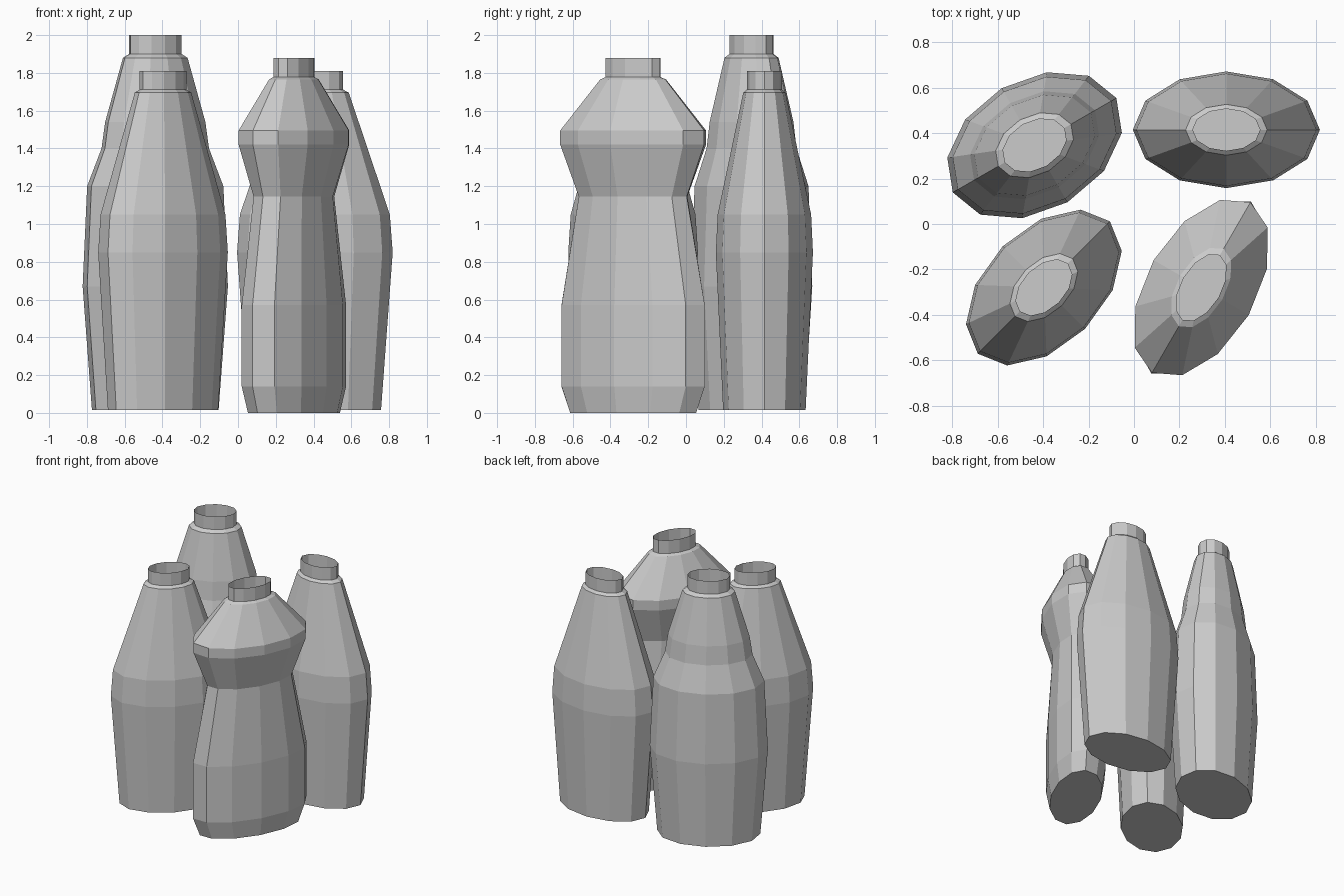
import bpy, bmesh
from math import cos, sin, radians, pi

if "Cube" in bpy.data.objects:
    bpy.data.objects.remove(bpy.data.objects["Cube"])

SIDES = 12


def bottle(name, center, angle, rings):
    """Open-necked flattened bottle; rings = (z, long radius, short radius)."""
    bm = bmesh.new()
    loops = []
    for z, a, b in rings:
        loops.append([bm.verts.new((a * cos(2 * pi * i / SIDES),
                                    b * sin(2 * pi * i / SIDES), z))
                      for i in range(SIDES)])
    for lo, hi in zip(loops, loops[1:]):
        for i in range(SIDES):
            j = (i + 1) % SIDES
            bm.faces.new((lo[i], lo[j], hi[j], hi[i]))
    bm.faces.new(loops[0][::-1])  # closed base, the neck stays open
    mesh = bpy.data.meshes.new(name)
    bm.to_mesh(mesh)
    bm.free()
    obj = bpy.data.objects.new(name, mesh)
    obj.location = (center[0], center[1], 0)
    obj.rotation_euler.z = radians(angle)
    bpy.context.collection.objects.link(obj)
    return obj


def scaled(profile, a, b):
    """Rings from a (z, scale) profile and the widest radii."""
    return [(z, a * s, b * s) for z, s in profile]


# tapered bottles: same shape twice
tapered = [(0.015, 0.85), (0.85, 1.0), (1.05, 0.963), (1.695, 0.436),
           (1.712, 0.36), (1.81, 0.36)]
bottle("tapered_bottle_right", (0.407, 0.415), 0, scaled(tapered, 0.412, 0.257))
bottle("tapered_bottle_left", (-0.397, -0.28), 45, scaled(tapered, 0.412, 0.257))

# tall bottle with stepped shoulder
stepped = [(0.015, 0.872), (0.67, 1.0), (1.2, 0.938), (1.4, 0.74),
           (1.54, 0.69), (1.88, 0.445), (1.9, 0.362), (2.0, 0.362)]
bottle("tall_bottle", (-0.438, 0.347), 30, scaled(stepped, 0.416, 0.29))

# waisted bottle with a wide shoulder band
bottle("waisted_bottle", (0.296, -0.28), 60, [
    (0.0, 0.385, 0.177), (0.14, 0.438, 0.2), (0.57, 0.438, 0.2),
    (1.145, 0.328, 0.165), (1.42, 0.434, 0.242), (1.495, 0.434, 0.242),
    (1.765, 0.197, 0.107), (1.778, 0.164, 0.088), (1.88, 0.164, 0.088)])
